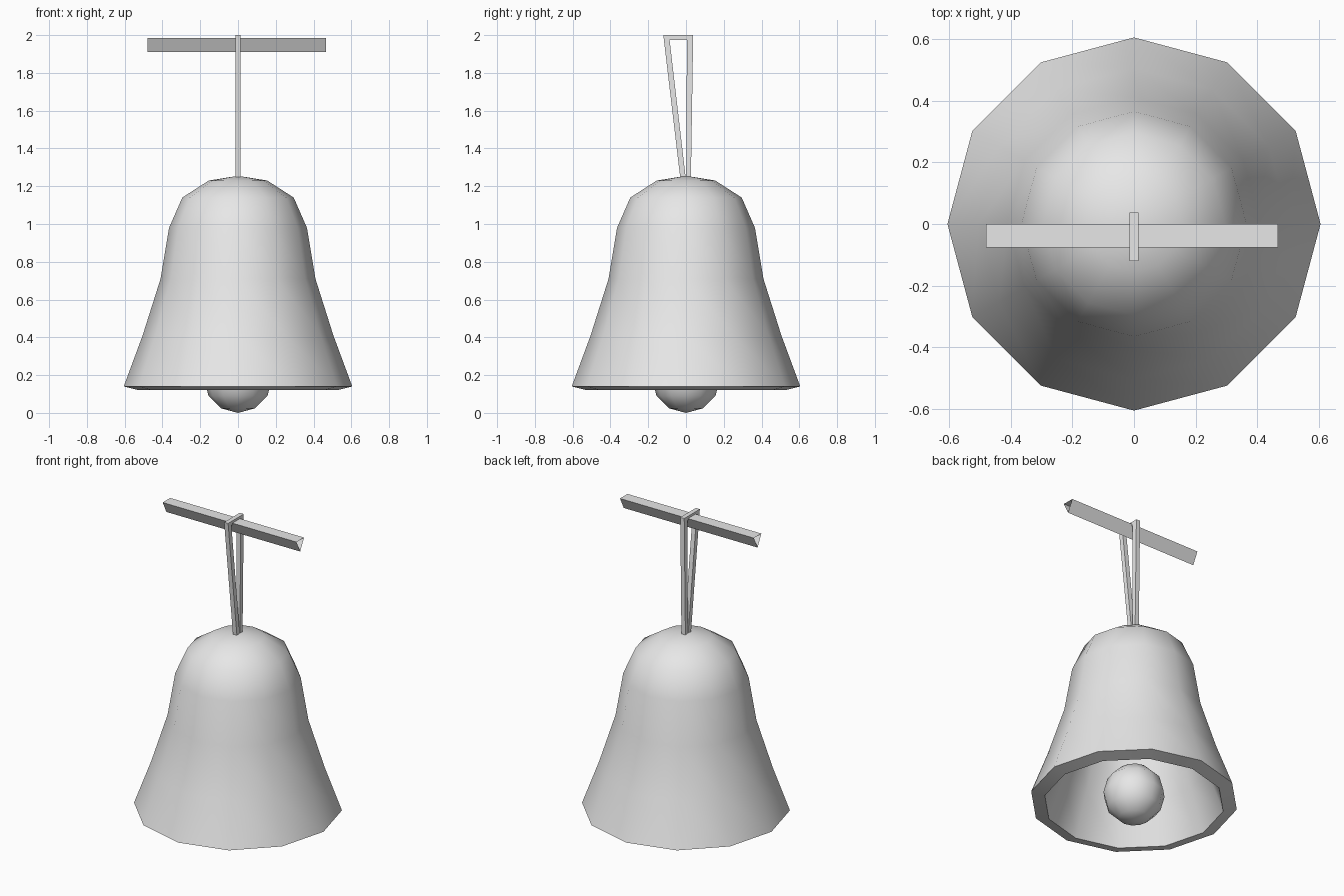
import bpy, bmesh, math
from mathutils import Vector

cube = bpy.data.objects.get("Cube")
if cube:
    bpy.data.objects.remove(cube, do_unlink=True)

# Single plain grey finish
grey = bpy.data.materials.new("plain_grey")
grey.use_nodes = True
colour = (0.8, 0.8, 0.8, 1)
grey.diffuse_color = colour
grey.node_tree.nodes["Principled BSDF"].inputs["Base Color"].default_value = colour


def finish(bm, name, smooth=None):
    """Turn a bmesh into a named object with the grey finish."""
    bmesh.ops.recalc_face_normals(bm, faces=bm.faces)
    mesh = bpy.data.meshes.new(name)
    bm.to_mesh(mesh)
    bm.free()
    mesh.materials.append(grey)
    obj = bpy.data.objects.new(name, mesh)
    bpy.context.collection.objects.link(obj)
    if smooth:
        bpy.ops.object.select_all(action='DESELECT')
        obj.select_set(True)
        bpy.context.view_layer.objects.active = obj
        bpy.ops.object.shade_smooth_by_angle(angle=math.radians(smooth))
    return obj


def lathe(name, profile, sides=12):
    """Spin an (r, z) profile about the vertical axis."""
    bm = bmesh.new()
    verts = [bm.verts.new((r, 0, z)) for r, z in profile]
    edges = [bm.edges.new(pair) for pair in zip(verts, verts[1:])]
    bmesh.ops.spin(bm, geom=verts + edges, cent=(0, 0, 0), axis=(0, 0, 1),
                   angle=math.tau, steps=sides)
    bmesh.ops.remove_doubles(bm, verts=bm.verts, dist=0.001)
    return finish(bm, name, smooth=50)


def extrude_x(name, outline, x0, x1, capped=True):
    """Extrude a (y, z) outline from x0 to x1, optionally with open ends."""
    bm = bmesh.new()
    face = bm.faces.new([bm.verts.new((x0, y, z)) for y, z in outline])
    result = bmesh.ops.extrude_face_region(bm, geom=[face], use_keep_orig=True)
    far = [v for v in result["geom"] if isinstance(v, bmesh.types.BMVert)]
    bmesh.ops.translate(bm, verts=far, vec=Vector((x1 - x0, 0, 0)))
    if not capped:
        caps = [f for f in bm.faces
                if len({round(v.co.x, 4) for v in f.verts}) == 1]
        bmesh.ops.delete(bm, geom=caps, context='FACES_ONLY')
    return finish(bm, name)


# Flared bell: outer wall down to the lip, then the inner wall back up
outer = [(0, 1.255), (0.155, 1.23), (0.295, 1.14), (0.365, 0.98),
         (0.41, 0.71), (0.505, 0.41), (0.605, 0.14)]
inner = [(0.525, 0.12), (0.43, 0.38), (0.335, 0.68), (0.29, 0.95),
         (0.235, 1.07), (0.12, 1.15), (0, 1.175)]
lathe("bell_body", outer + inner)

# Round clapper
radius = 0.18
ball = [(radius * math.sin(math.pi * i / 6), radius - radius * math.cos(math.pi * i / 6))
        for i in range(7)]
lathe("clapper", ball)

# Narrow hanging strap, looped over the bar
strap = [(-0.03, 1.24), (-0.12, 2), (0.038, 2), (0.026, 1.24),
         (0.001, 1.24), (0.005, 1.975), (-0.087, 1.975), (-0.001, 1.24)]
extrude_x("hanging_strap", strap, -0.014, 0.014)

# Three-sided hollow crossbar
bar = [(-0.076, 1.985), (0, 1.985), (-0.038, 1.91)]
extrude_x("crossbar", bar, -0.48, 0.467, capped=False)
